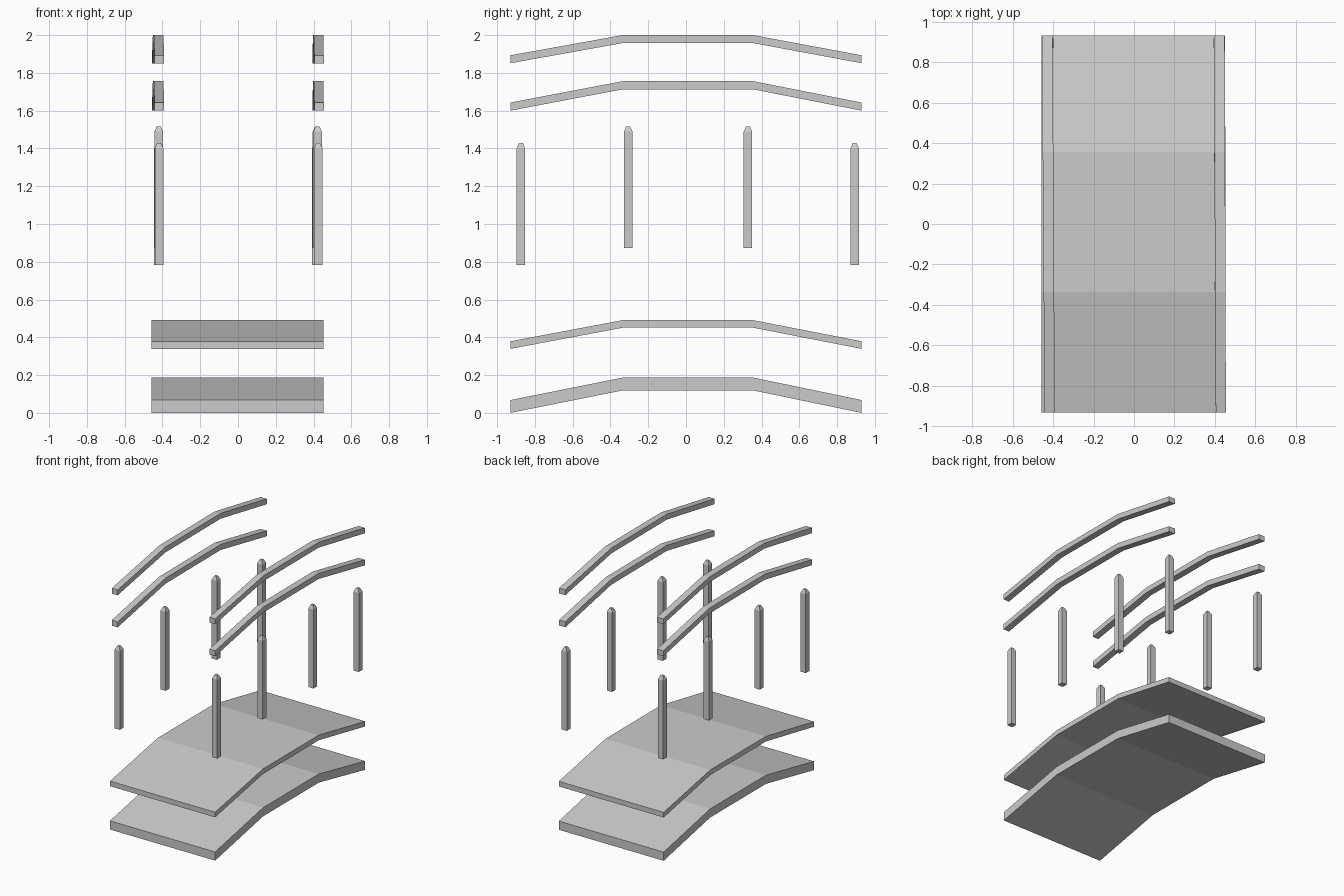
import bpy, bmesh

if "Cube" in bpy.data.objects:
    bpy.data.objects.remove(bpy.data.objects["Cube"])

# Arch profile along y
YS = [-0.93, -0.335, 0.355, 0.93]


def arch(name, z_end, z_mid, thick, edges):
    """Bent plank: edges = (left, right) x at the front and at the back."""
    bm = bmesh.new()
    rings = []
    for y, z in zip(YS, (z_end, z_mid, z_mid, z_end)):
        t = (y + 0.93) / 1.86
        l, r = [a + (b - a) * t for a, b in zip(*edges)]
        rings.append([bm.verts.new(c) for c in
                      ((l, y, z - thick), (r, y, z - thick), (r, y, z), (l, y, z))])
    skin(bm, rings, name)


def post(name, x, y, z0, z1):
    """Square post with a bevelled tip."""
    bm = bmesh.new()
    rings = []
    for z, h in ((z0, 0.0225), (z1 - 0.027, 0.0225), (z1, 0.010)):
        rings.append([bm.verts.new((x + sx * h, y + sy * h, z))
                      for sx, sy in ((-1, -1), (1, -1), (1, 1), (-1, 1))])
    skin(bm, rings, name)


def skin(bm, rings, name):
    for a, b in zip(rings, rings[1:]):
        for i in range(4):
            j = (i + 1) % 4
            bm.faces.new((a[i], a[j], b[j], b[i]))
    bm.faces.new(rings[0])
    bm.faces.new(rings[-1])
    bmesh.ops.recalc_face_normals(bm, faces=bm.faces[:])
    me = bpy.data.meshes.new(name)
    bm.to_mesh(me)
    bm.free()
    bpy.context.collection.objects.link(bpy.data.objects.new(name, me))


# Bridge base and walking deck
deck_edges = ((-0.458, 0.453), (-0.458, 0.450))
arch("base_slab", 0.068, 0.187, 0.068, deck_edges)
arch("deck", 0.379, 0.491, 0.040, deck_edges)

# Handrails, slightly skewed in plan
sides = {"left": ((-0.442, -0.391), (-0.455, -0.402)),
         "right": ((0.404, 0.454), (0.394, 0.448))}
for side, edges in sides.items():
    arch("lower_rail_" + side, 1.643, 1.756, 0.043, edges)
    arch("upper_rail_" + side, 1.893, 2.0, 0.042, edges)

# Posts
for side, (x_front, x_back) in {"left": (-0.418, -0.421), "right": (0.425, 0.414)}.items():
    for i, y in enumerate((-0.874, -0.306, 0.328, 0.893)):
        lift = 0.088 if i in (1, 2) else 0
        x = x_front + (x_back - x_front) * i / 3
        post(f"post_{side}_{i + 1}", x, y, 0.784 + lift, 1.428 + lift)
